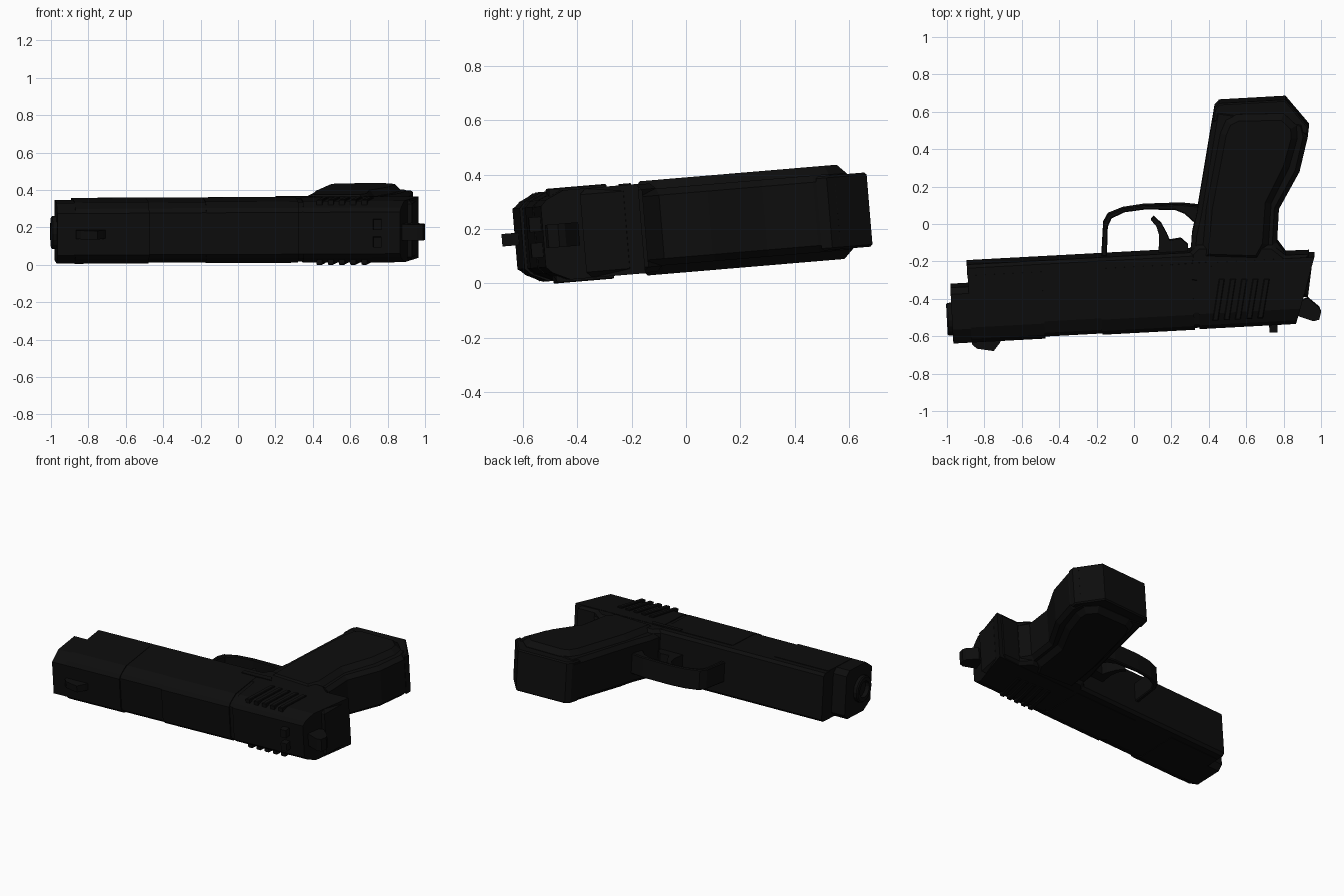
import bpy, bmesh, math
from mathutils import Matrix

SLOPE = 0.054                      # barrel line slope in the top view
POSE = Matrix.Translation((0, 0, 0.215)) @ Matrix.Rotation(math.radians(4.8), 4, 'X')

mat = bpy.data.materials.new("matte black")
mat.diffuse_color = (0.004, 0.004, 0.004, 1)


def finish(bm, name):
    bmesh.ops.recalc_face_normals(bm, faces=bm.faces)
    me = bpy.data.meshes.new(name)
    bm.to_mesh(me)
    bm.free()
    me.materials.append(mat)
    ob = bpy.data.objects.new(name, me)
    ob.matrix_world = POSE
    bpy.context.collection.objects.link(ob)
    return ob


def along(u, v):
    """Barrel coordinates to plan coordinates."""
    return u - SLOPE * v, v + SLOPE * u


def prism(name, pts, w0, w1, chamfer=0):
    """Plan outline extruded through the thickness, cap edges chamfered."""
    bm = bmesh.new()
    lo = [bm.verts.new((x, y, w0)) for x, y in pts]
    hi = [bm.verts.new((x, y, w1)) for x, y in pts]
    caps = [bm.faces.new(lo), bm.faces.new(hi)]
    n = len(pts)
    for i in range(n):
        j = (i + 1) % n
        bm.faces.new((lo[i], lo[j], hi[j], hi[i]))
    bmesh.ops.recalc_face_normals(bm, faces=bm.faces)
    if chamfer:
        edges = [e for f in caps for e in f.edges]
        bmesh.ops.bevel(bm, geom=edges, offset=chamfer, segments=1,
                        affect='EDGES', profile=0.5)
    return finish(bm, name)


def sweep(name, half, u0, u1, slant=0):
    """Mirrored (v, w) section swept along the barrel, rear end slanted."""
    sec = half + [(v, -w) for v, w in reversed(half)]
    top = min(v for v, w in half)
    bm = bmesh.new()
    a = [bm.verts.new((*along(u0, v), w)) for v, w in sec]
    b = [bm.verts.new((*along(u1 + slant * (v - top), v), w)) for v, w in sec]
    bm.faces.new(a)
    bm.faces.new(b)
    for i in range(len(sec)):
        j = (i + 1) % len(sec)
        bm.faces.new((a[i], a[j], b[j], b[i]))
    return finish(bm, name)


def slide_section(top, hw):
    return [(top, 0.112), (top + 0.022, 0.135), (top + 0.085, hw), (-0.215, hw), (-0.215, 0.1)]


# slide: nose, front, ejection area, rear
sweep("slide_nose", [(-0.578, 0.112), (-0.5, 0.162), (-0.31, 0.162), (-0.277, 0.13)], -0.997, -0.88)
sweep("slide_front", slide_section(-0.578, 0.165), -0.9, -0.505)
sweep("slide_middle", slide_section(-0.567, 0.162), -0.51, -0.195)
sweep("slide_port", slide_section(-0.574, 0.165), -0.2, 0.295)
sweep("slide_link", slide_section(-0.564, 0.16), 0.29, 0.325)
sweep("slide_rear", slide_section(-0.572, 0.165), 0.32, 0.835, 0.33)

# frame under the slide, with rear tang
sweep("frame", [(-0.23, 0.162), (-0.175, 0.162), (-0.157, 0.145)], -0.903, 0.36)
prism("frame_rear", [(0.28, -0.3), (0.9, -0.38), (0.93, -0.38), (0.95, -0.22), (0.93, -0.2),
                     (0.935, -0.15), (0.81, -0.155), (0.74, -0.1), (0.34, -0.1), (0.3, -0.14)],
      -0.163, 0.163, 0.02)

# barrel muzzle with bore
bm = bmesh.new()
rings = []
for u, r in ((-0.95, 0.088), (-1.018, 0.088), (-1.025, 0.08), (-1.025, 0.055), (-0.96, 0.055)):
    ring = []
    for k in range(16):
        t = math.tau * k / 16
        ring.append(bm.verts.new((*along(u, -0.456 + r * math.cos(t)), r * math.sin(t))))
    rings.append(ring)
for p, q in zip(rings, rings[1:]):
    for k in range(16):
        m = (k + 1) % 16
        bm.faces.new((p[k], p[m], q[m], q[k]))
bm.faces.new(rings[-1])
finish(bm, "barrel")

# grip core, base and side panels
prism("grip", [(0.3, -0.2), (0.31, -0.05), (0.335, 0.06), (0.375, 0.3), (0.43, 0.63), (0.91, 0.56),
               (0.93, 0.48), (0.885, 0.29), (0.775, 0.09), (0.765, -0.09), (0.81, -0.15), (0.8, -0.2)],
      -0.142, 0.142, 0.025)
prism("grip_base", [(0.42, 0.56), (0.43, 0.63), (0.455, 0.658), (0.81, 0.678), (0.935, 0.53),
                    (0.93, 0.49)], -0.137, 0.137, 0.008)
prism("grip_panels", [(0.36, -0.18), (0.385, 0.1), (0.46, 0.5), (0.49, 0.57), (0.55, 0.6), (0.8, 0.605),
                      (0.87, 0.54), (0.875, 0.47), (0.83, 0.31), (0.735, 0.12), (0.72, -0.1),
                      (0.67, -0.19)], -0.174, 0.174, 0.034)

# trigger guard and trigger
prism("trigger_guard", [(-0.175, -0.17), (-0.165, 0.01), (-0.14, 0.055), (-0.06, 0.087), (0.05, 0.104),
                        (0.25, 0.111), (0.36, 0.1), (0.36, -0.15), (0.315, -0.13), (0.325, 0.01),
                        (0.27, 0.06), (0.22, 0.08), (0.06, 0.083), (-0.05, 0.068), (-0.12, 0.035),
                        (-0.14, -0.01), (-0.145, -0.17)], -0.068, 0.068, 0.006)
prism("trigger", [(0.13, -0.18), (0.135, -0.06), (0.12, -0.01), (0.09, 0.025), (0.105, 0.042),
                  (0.145, 0.005), (0.175, -0.05), (0.19, -0.085), (0.25, -0.075), (0.29, -0.11),
                  (0.29, -0.18)], -0.04, 0.04)

# hammer and sights
prism("hammer", [(0.86, -0.42), (0.93, -0.395), (0.99, -0.445), (1.0, -0.47), (0.99, -0.51),
                 (0.96, -0.518), (0.86, -0.485)], -0.043, 0.043)
prism("front_sight", [(-0.87, -0.6), (-0.865, -0.645), (-0.84, -0.667), (-0.75, -0.68), (-0.72, -0.64),
                      (-0.7, -0.6)], -0.023, 0.023)
for side, name in ((-1, "left"), (1, "right")):
    prism("rear_sight_" + name, [(0.72, -0.5), (0.725, -0.577), (0.768, -0.575), (0.763, -0.5)],
          *sorted((side * 0.02, side * 0.075)))

# slanted grip ribs on both sides of the slide
for k in range(5):
    x = 0.42 + 0.06 * k
    prism("slide_rib_%d" % (k + 1), [(x, -0.5 + SLOPE * (x - 0.5)), (x + 0.03, -0.5 + SLOPE * (x - 0.5)),
                                     (x + 0.065, -0.28), (x + 0.035, -0.28)], -0.175, 0.175, 0.004)
# slide stop lever
prism("slide_stop", [(0.2, -0.235), (0.2, -0.205), (0.4, -0.19), (0.42, -0.225)], 0.15, 0.17)
